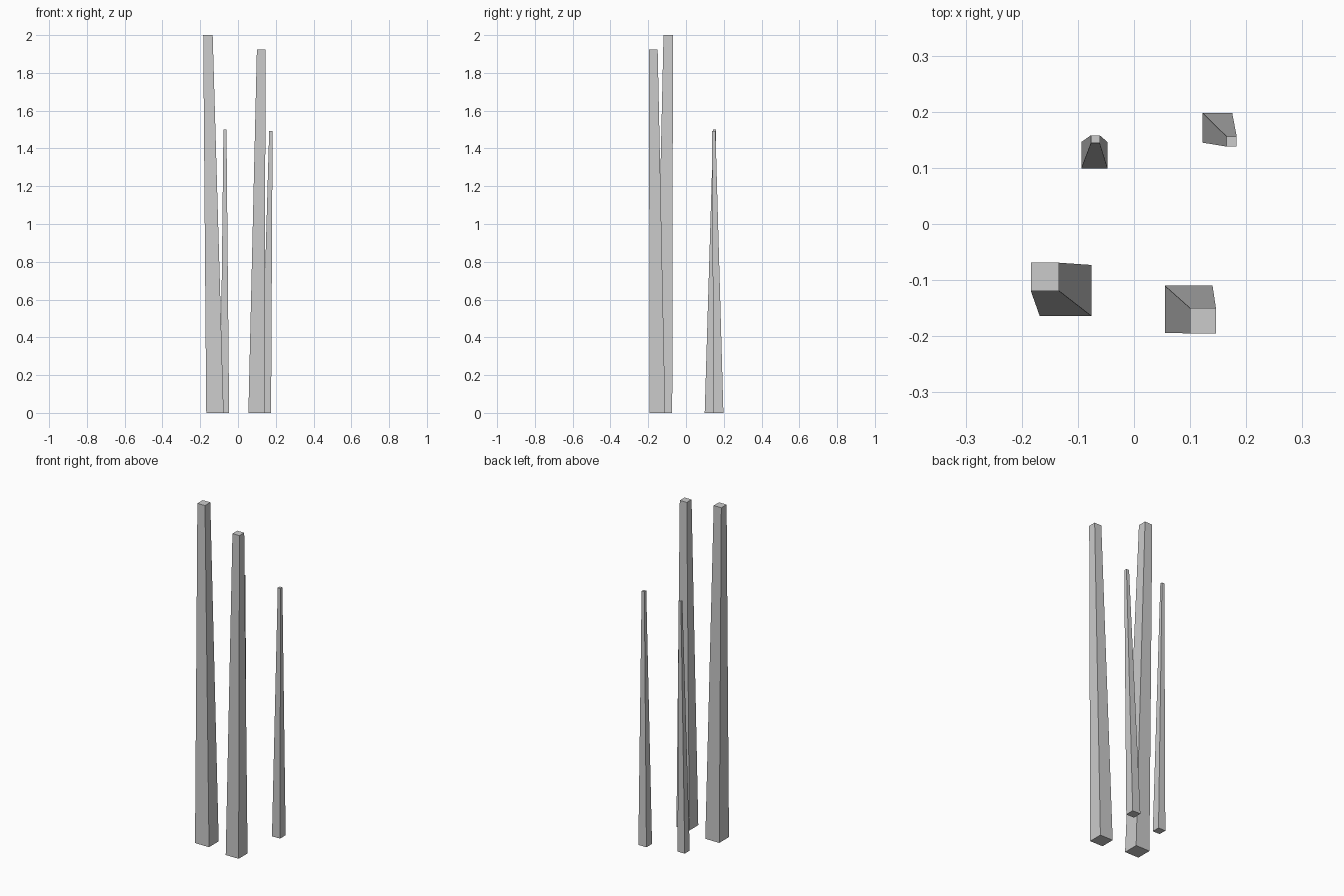
import bpy
import bmesh

if "Cube" in bpy.data.objects:
    bpy.data.objects.remove(bpy.data.objects["Cube"])


def leaning_post(name, height, bottom, top):
    """Tapered square post; bottom and top are (x0, x1, y0, y1) rectangles."""
    bm = bmesh.new()
    bmesh.ops.create_cube(bm, size=1)
    for v in bm.verts:
        upper = v.co.z > 0
        x0, x1, y0, y1 = top if upper else bottom
        v.co = (x1 if v.co.x > 0 else x0,
                y1 if v.co.y > 0 else y0,
                height if upper else 0)
    mesh = bpy.data.meshes.new(name)
    bm.to_mesh(mesh)
    bm.free()
    obj = bpy.data.objects.new(name, mesh)
    bpy.context.collection.objects.link(obj)
    return obj


# Two tall, thick posts at the front
leaning_post("front_left_post", 2.0,
             (-0.168, -0.076, -0.164, -0.073), (-0.184, -0.134, -0.119, -0.069))
leaning_post("front_right_post", 1.925,
             (0.055, 0.140, -0.194, -0.110), (0.100, 0.146, -0.195, -0.150))

# Two shorter, slim posts at the back
leaning_post("back_left_post", 1.5,
             (-0.094, -0.047, 0.099, 0.146), (-0.077, -0.061, 0.144, 0.158))
leaning_post("back_right_post", 1.493,
             (0.122, 0.175, 0.145, 0.198), (0.165, 0.183, 0.138, 0.156))
